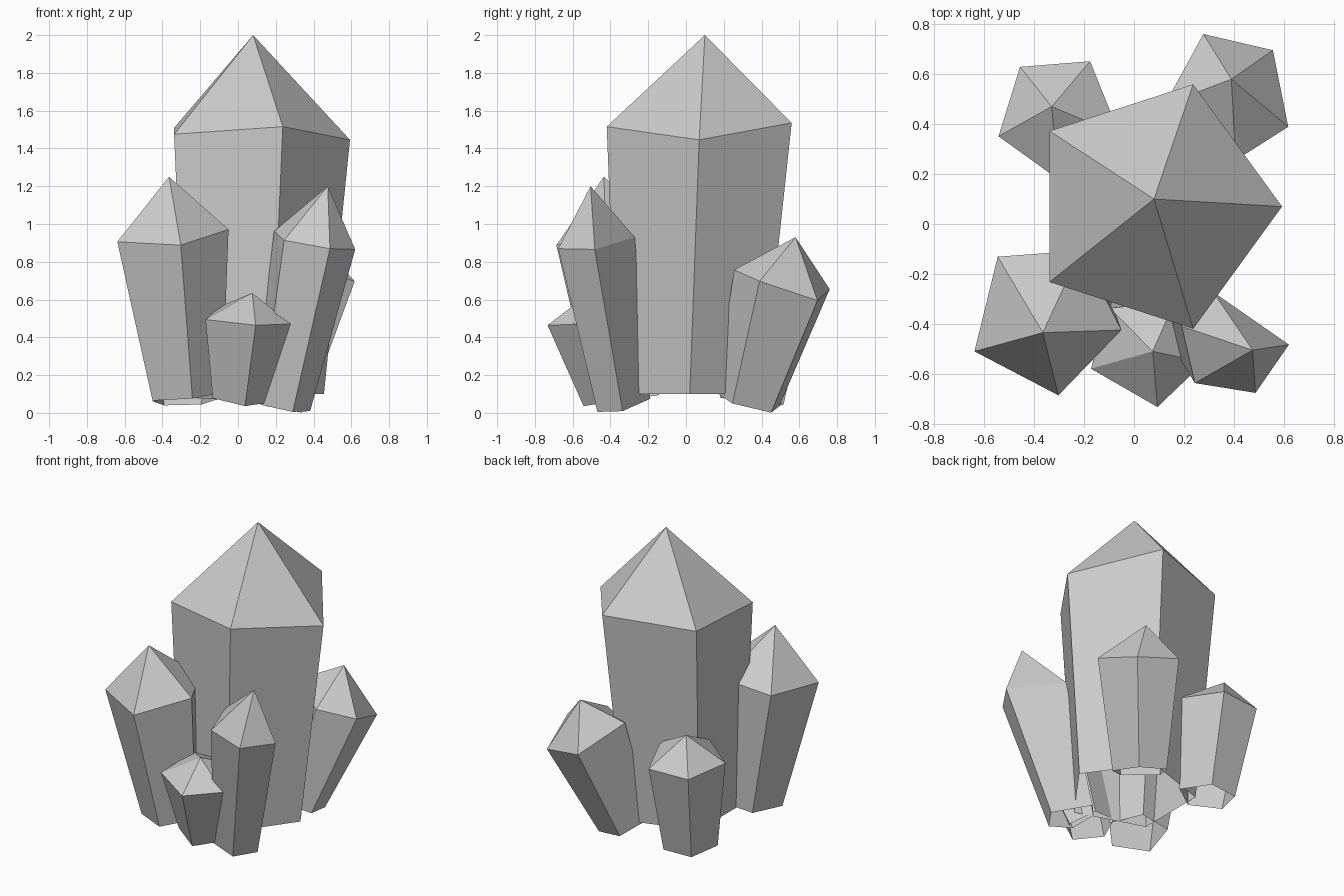
import bpy, bmesh
from math import cos, sin, radians
from mathutils import Vector

if "Cube" in bpy.data.objects:
    bpy.data.objects.remove(bpy.data.objects["Cube"])

SIDES = 5


def crystal(name, base, r_base, shoulder, r_top, apex, angles, lift=(0,) * SIDES):
    """Five-sided tapered shaft on a leaning axis, open below, closed by a pointed tip."""
    base, shoulder = Vector(base), Vector(shoulder)
    lean = Vector((0, 0, 1)).rotation_difference(shoulder - base)
    bm = bmesh.new()

    def ring(centre, r, dz):
        out = []
        for angle, h in zip(angles, dz):
            a = radians(angle)
            p = centre + lean @ Vector((r * cos(a), r * sin(a), 0))
            out.append(bm.verts.new(p + Vector((0, 0, h))))
        return out

    low = ring(base, r_base, (0,) * SIDES)
    high = ring(shoulder, r_top, lift)
    tip = bm.verts.new(apex)
    for i in range(SIDES):
        j = (i + 1) % SIDES
        bm.faces.new((low[i], low[j], high[j], high[i]))
        bm.faces.new((high[i], high[j], tip))
    mesh = bpy.data.meshes.new(name)
    bm.to_mesh(mesh)
    bm.free()
    obj = bpy.data.objects.new(name, mesh)
    bpy.context.collection.objects.link(obj)
    return obj


# Tall central crystal with an uneven shoulder and a level foot
main = crystal("main_crystal", (.05, .02, .10), .405, (.078, .07, 1.496), .515,
               (.08, .10, 2.0), (0, 72, 144, 216, 288), (-.04, .06, .015, -.04, .005))
for v in main.data.vertices[:SIDES]:
    v.co.z = .10

# Smaller crystals leaning outwards around it
crystal("front_left_crystal", (-.276, -.305, .09), .196, (-.358, -.38, .93), .312,
        (-.365, -.435, 1.25), (-8, 62, 127, 205, 280), (.015, 0, 0, .015, -.02))
crystal("front_right_crystal", (.23, -.33, .04), .155, (.40, -.475, .91), .225,
        (.475, -.505, 1.20), (-3, 113, 162, 226, 294), (0, -.03, 0, 0, .01))
crystal("front_small_crystal", (.01, -.40, .075), .15, (.052, -.51, .505), .235,
        (.075, -.51, .635), (-12, 62, 130, 197, 281), (0, 0, 0, -.015, .02))
crystal("back_left_crystal", (-.28, .36, .06), .18, (-.30, .43, .66), .255,
        (-.33, .47, .84), (61, 128, 198, 270, 343))
crystal("back_right_crystal", (.22, .33, .065), .18, (.38, .515, .71), .27,
        (.39, .58, .93), (-27, 46, 111, 190, 274), (.01, -.02, -.01, .02, -.02))
